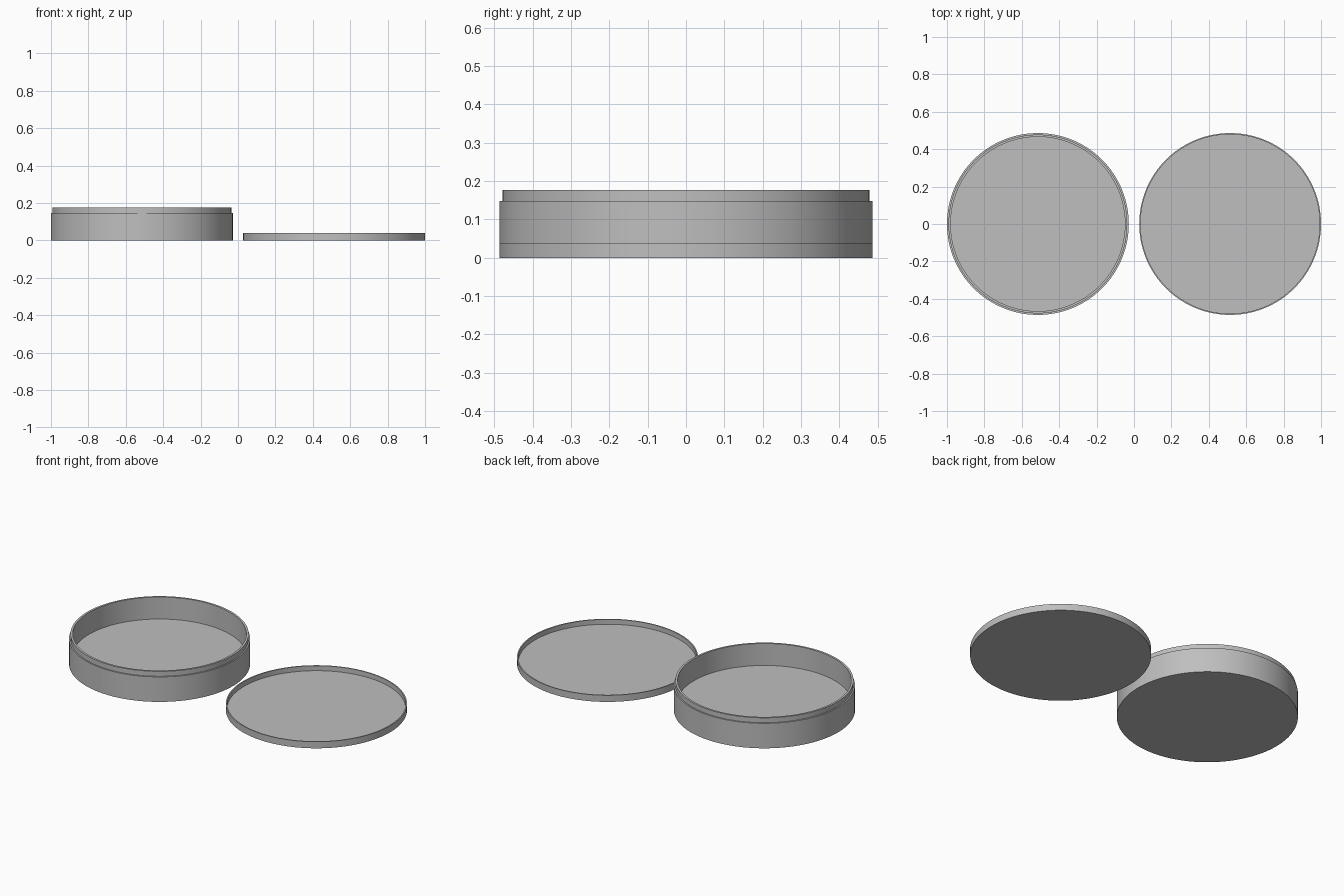
import bpy
import bmesh
from math import radians, tau

cube = bpy.data.objects.get("Cube")
if cube:
    bpy.data.objects.remove(cube, do_unlink=True)

grey = bpy.data.materials.new("plain_grey")
grey.use_nodes = True
colour = (0.52, 0.52, 0.52, 1)
grey.diffuse_color = colour
grey.node_tree.nodes["Principled BSDF"].inputs["Base Color"].default_value = colour


def turned_part(name, x, profile, segments=128):
    """Spin an (radius, height) outline around z; both ends lie on the axis."""
    bm = bmesh.new()
    verts = [bm.verts.new((r, 0, z)) for r, z in profile]
    edges = [bm.edges.new(pair) for pair in zip(verts, verts[1:])]
    bmesh.ops.spin(bm, geom=verts + edges, cent=(0, 0, 0), axis=(0, 0, 1),
                   angle=tau, steps=segments)
    bmesh.ops.remove_doubles(bm, verts=bm.verts, dist=0.0001)
    bmesh.ops.recalc_face_normals(bm, faces=bm.faces)
    mesh = bpy.data.meshes.new(name)
    bm.to_mesh(mesh)
    bm.free()
    mesh.materials.append(grey)
    obj = bpy.data.objects.new(name, mesh)
    obj.location.x = x
    bpy.context.collection.objects.link(obj)
    bpy.ops.object.select_all(action="DESELECT")
    obj.select_set(True)
    bpy.context.view_layer.objects.active = obj
    bpy.ops.object.shade_smooth_by_angle(angle=radians(30))
    return obj


radius = 0.486
offset = 1 - radius

# Round box: thick floor, wall, and a stepped lip that takes the lid
lip_outer, lip_inner = 0.478, 0.466
step, top, floor = 0.148, 0.177, 0.047
turned_part("round_box", -offset, [
    (0, 0), (radius, 0), (radius, step), (lip_outer, step),
    (lip_outer, top), (lip_inner, top), (lip_inner, floor), (0, floor)])

# Lid lying upside down beside the box: thin plate with a low rim
rim_inner, rim_top, plate = 0.479, 0.039, 0.01
turned_part("lid", offset, [
    (0, 0), (radius, 0), (radius, rim_top), (rim_inner, rim_top),
    (rim_inner, plate), (0, plate)])
